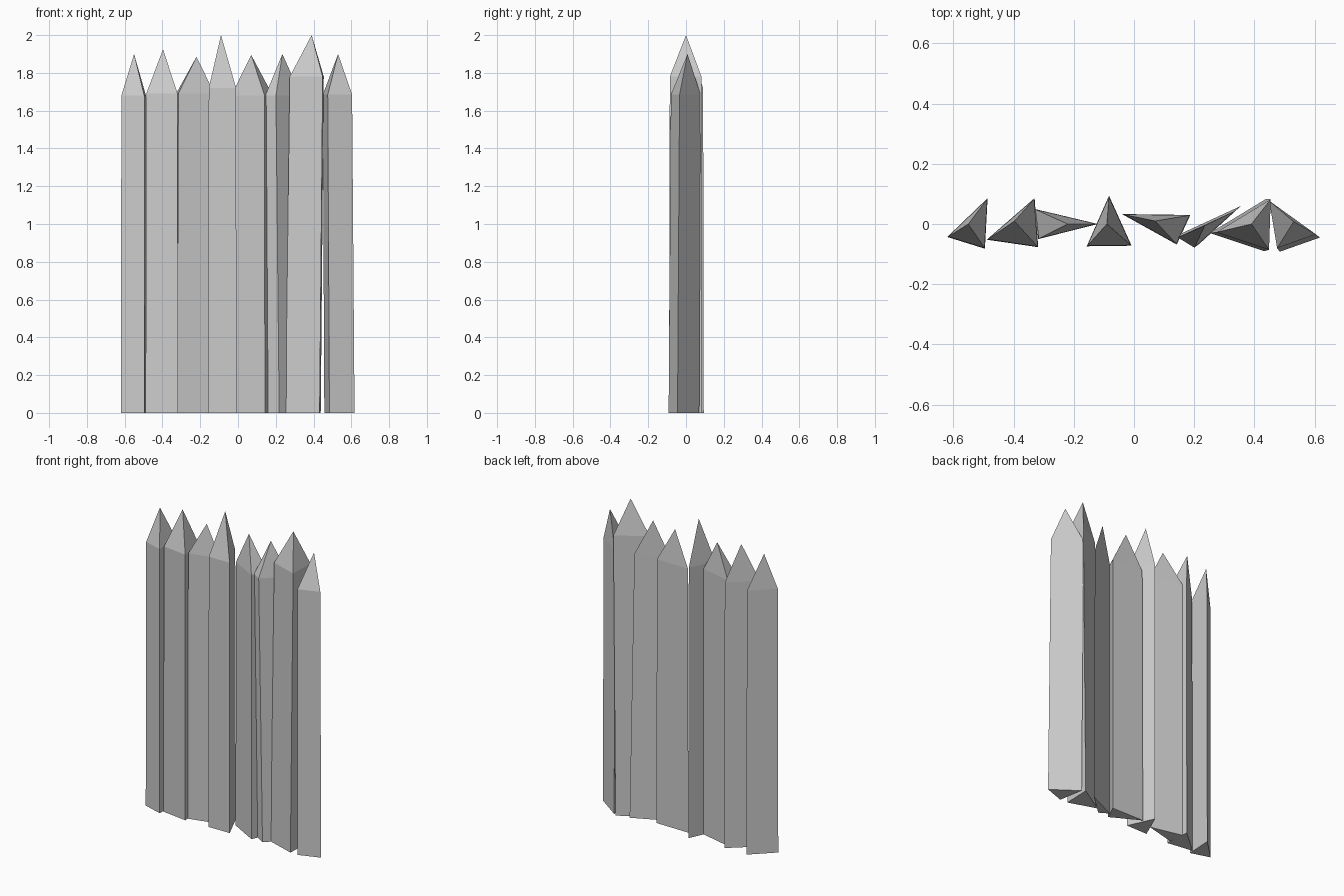
import bpy, bmesh
from mathutils import Vector

if "Cube" in bpy.data.objects:
    bpy.data.objects.remove(bpy.data.objects["Cube"])

# Each stake: base triangle corners, lean of the upper end, shoulder height, tip
STAKES = [
    ([(-.62, -.043), (-.495, -.082), (-.486, .086)], (0, 0), 1.68, (-.55, 0, 1.90)),
    ([(-.489, -.052), (-.318, -.077), (-.33, .086)], (0, 0), 1.69, (-.397, .01, 1.925)),
    ([(-.33, .05), (-.318, -.05), (-.12, 0)], (0, 0), 1.69, (-.22, 0, 1.885)),
    ([(-.157, -.074), (-.008, -.072), (-.083, .094)], (0, 0), 1.72, (-.09, 0, 2.0)),
    ([(-.04, .033), (.142, -.068), (.187, .03)], (0, 0), 1.68, (.07, .01, 1.895)),
    ([(.16, -.03), (.218, -.065), (.355, .06)], (-.018, -.015), 1.68, (.235, -.005, 1.90)),
    ([(.252, -.03), (.432, -.09), (.438, .083)], (.018, .002), 1.78, (.39, 0, 2.0)),
    ([(.457, .07), (.484, -.092), (.617, -.045)], (-.01, .01), 1.685, (.53, .008, 1.90)),
]
TAPER = 0.97


def make_stake(number, base, lean, shoulder, tip):
    """Three-sided post with a pyramid point."""
    bm = bmesh.new()
    corners = [Vector((x, y, 0)) for x, y in base]
    centre = sum(corners, Vector()) / 3
    rise = Vector((lean[0], lean[1], shoulder))
    low = [bm.verts.new(c) for c in corners]
    high = [bm.verts.new(centre + (c - centre) * TAPER + rise) for c in corners]
    point = bm.verts.new(tip)
    bm.faces.new(low)
    for i in range(3):
        j = (i + 1) % 3
        bm.faces.new((low[i], low[j], high[j], high[i]))
        bm.faces.new((high[i], high[j], point))
    bmesh.ops.recalc_face_normals(bm, faces=bm.faces)
    name = f"stake_{number}"
    mesh = bpy.data.meshes.new(name)
    bm.to_mesh(mesh)
    bm.free()
    bpy.context.collection.objects.link(bpy.data.objects.new(name, mesh))


# Row of stakes, left to right
for n, stake in enumerate(STAKES, 1):
    make_stake(n, *stake)
